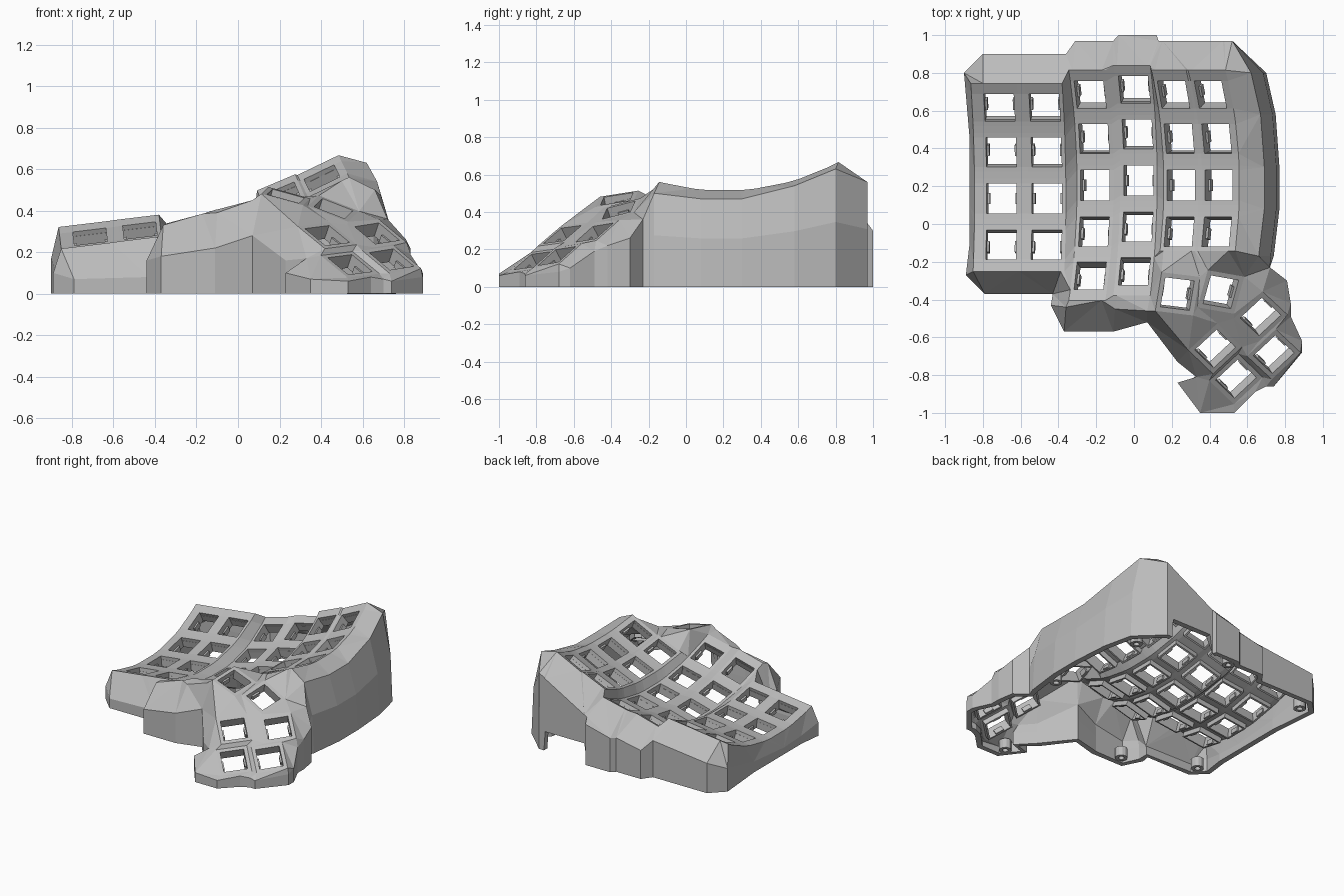
import bpy, bmesh
from math import sin, cos, radians
from mathutils import Vector
from mathutils.geometry import delaunay_2d_cdt

cube = bpy.data.objects.get("Cube")
if cube:
    bpy.data.objects.remove(cube, do_unlink=True)

grey = bpy.data.materials.new("light grey plastic")
grey.use_nodes = True
colour = (0.5, 0.5, 0.5, 1)
grey.diffuse_color = colour
grey.node_tree.nodes["Principled BSDF"].inputs["Base Color"].default_value = colour


def make_object(name, bm, thickness=0):
    mesh = bpy.data.meshes.new(name)
    bm.to_mesh(mesh)
    bm.free()
    mesh.materials.append(grey)
    obj = bpy.data.objects.new(name, mesh)
    bpy.context.collection.objects.link(obj)
    if thickness:
        solid = obj.modifiers.new("wall thickness", 'SOLIDIFY')
        solid.thickness = thickness
        solid.offset = -1
    return obj


def inside(point, quad):
    signs = []
    for k in range(4):
        a, b = quad[k], quad[(k + 1) % 4]
        signs.append((b.x - a.x) * (point.y - a.y) - (b.y - a.y) * (point.x - a.x))
    return all(s > 0 for s in signs) or all(s < 0 for s in signs)


# Finger columns: centre x, lowest z, centre y, sideways tilt
COLUMNS = [(-0.70, 0.17, 0.135, 0.12), (-0.46, 0.20, 0.135, 0.12),
           (-0.205, 0.2, 0.205, 0.26), (0.025, 0.26, 0.23, 0.22),
           (0.25, 0.38, 0.205, 0.40), (0.45, 0.462, 0.205, 0.45)]
RADIUS, ROW_ANGLE, HOLE, PLATE, MARGIN = 1.18, 0.21, 0.08, 0.105, 0.145


def column_point(i, j):
    cx, cz, cy, tilt = COLUMNS[i // 4]
    u = (-0.1, -HOLE, HOLE, 0.1)[i % 4]
    if i == 0:
        u = -MARGIN
    elif i == 23:
        u = 0.12
    v = (PLATE, HOLE, -HOLE, -PLATE)[j % 4]
    if j == 0:
        v = MARGIN
    elif j == 19 or (j == 15 and i < 8):
        v = -MARGIN
    angle = (2 - j // 4) * ROW_ANGLE + v / RADIUS
    rise = RADIUS * (1 - cos(angle))
    return Vector((cx + u * cos(tilt) - rise * sin(tilt), cy + RADIUS * sin(angle),
                   cz + u * sin(tilt) + rise * cos(tilt)))


# Finger plate as one curved grid, with its key holes noted
bm = bmesh.new()
grid = {}
holes, hole_faces, covered = [], [], []


def grid_vert(i, j):
    if (i, j) not in grid:
        grid[i, j] = bm.verts.new(column_point(i, j))
    return grid[i, j]


for i in range(23):
    for j in range(19):
        if j >= 15 and not 8 <= i <= 14:
            continue
        vs = [grid_vert(i, j), grid_vert(i, j + 1), grid_vert(i + 1, j + 1), grid_vert(i + 1, j)]
        face = bm.faces.new(vs)
        corners = [v.co.copy() for v in vs]
        covered.append(corners)
        if i % 4 == 1 and j % 4 == 1:
            holes.append(corners)
            hole_faces.append(face)
edges = [tuple(e.verts) for e in bm.edges if len(e.link_faces) == 1]


def add_loop(points):
    vs = [bm.verts.new(p) for p in points]
    edges.extend(zip(vs, vs[1:] + vs[:1]))
    return vs


# Thumb keys: x, y, z, slope in x, slope in y, turn in degrees
THUMB = [(0.23, -0.37, 0.47, -0.25, 0.2, -7), (0.46, -0.36, 0.41, -0.33, 0.35, -10),
         (0.67, -0.49, 0.29, -0.34, 0.53, 43), (0.43, -0.66, 0.28, -0.34, 0.5, 43),
         (0.74, -0.69, 0.165, -0.34, 0.53, 43), (0.54, -0.82, 0.14, -0.34, 0.5, 43)]
for x, y, z, gx, gy, turn in THUMB:
    c, s = cos(radians(turn)), sin(radians(turn))
    across = Vector((c, s, gx * c + gy * s)).normalized()
    along = Vector((-gx, -gy, 1)).normalized().cross(across)
    centre = Vector((x, y, z))
    square = [across * a + along * b for a, b in ((-1, 1), (-1, -1), (1, -1), (1, 1))]
    corners = [centre + p * HOLE for p in square]
    add_loop(corners)
    add_loop([centre + p * PLATE for p in square])
    holes.append(corners)
    covered.append(corners)

# Crest in front of the two long columns
for p in ((-0.36, -0.44, 0.33), (-0.1, -0.45, 0.39), (0.07, -0.46, 0.45)):
    bm.verts.new(p)

# Outer shoulder of the case, clockwise from the rear corner
RIM = [(0.52, 0.97, 0.56), (0.62, 0.8, 0.63), (0.67, 0.58, 0.54), (0.69, 0.3, 0.47),
       (0.69, 0.08, 0.47), (0.66, -0.17, 0.5), (0.72, -0.23, 0.36), (0.81, -0.3, 0.26),
       (0.83, -0.42, 0.22), (0.83, -0.49, 0.19), (0.89, -0.62, 0.1), (0.89, -0.68, 0.08),
       (0.74, -0.86, 0.06), (0.7, -0.86, 0.07), (0.64, -0.89, 0.08), (0.53, -1, 0.06),
       (0.35, -1, 0.07), (0.23, -0.84, 0.1), (0.33, -0.81, 0.17), (0.23, -0.73, 0.16),
       (0.07, -0.52, 0.28), (-0.11, -0.57, 0.22), (-0.37, -0.57, 0.18), (-0.44, -0.43, 0.16),
       (-0.43, -0.37, 0.08), (-0.79, -0.37, 0.07), (-0.89, -0.27, 0.1), (-0.87, -0.1, 0.06),
       (-0.87, 0.1, 0.05), (-0.87, 0.45, 0.08), (-0.9, 0.8, 0.17), (-0.8, 0.9, 0.22),
       (-0.36, 0.9, 0.27), (-0.31, 0.97, 0.21), (-0.11, 0.97, 0.25), (-0.08, 1, 0.25),
       (0.12, 1, 0.3), (0.13, 0.97, 0.34), (0.15, 0.97, 0.35), (0.47, 0.97, 0.53),
       (0.48, 0.97, 0.54)]
rim = add_loop(RIM)

# Skin that fills the space between shoulder, finger plate and thumb keys
verts = list(bm.verts)
number = {v: k for k, v in enumerate(verts)}
flat, _, tris, origin, _, _ = delaunay_2d_cdt(
    [v.co.to_2d() for v in verts], [(number[a], number[b]) for a, b in edges], [], 1, 1e-5)
skin = []
for p, src in zip(flat, origin):
    if src:
        skin.append(verts[src[0]])
    else:
        near = min(verts, key=lambda v: (v.co.to_2d() - p).length)
        skin.append(bm.verts.new((p.x, p.y, near.co.z)))
for tri in tris:
    middle = sum((flat[k] for k in tri), Vector((0, 0))) / len(tri)
    if any(inside(middle, quad) for quad in covered):
        continue
    vs = [skin[k] for k in tri]
    if len(set(vs)) > 2 and not bm.faces.get(vs):
        face = bm.faces.new(vs)
        face.normal_update()
        if face.normal.z < 0:
            face.normal_flip()

# Side walls down to the ground, flared on the tall side, with a port opening at the rear
rings = [rim]
for spread, height in ((0.8, 0.55), (1, 0)):
    ring = []
    for v in rim:
        x, y, z = v.co
        flare = 0.08 if x > 0.6 and y > -0.2 else 0
        floor = 0.14 if 0.96 < y < 0.98 and 0.14 < x < 0.475 else 0
        ring.append(bm.verts.new((x + flare * spread, y, floor + (z - floor) * height)))
    rings.append(ring)
for upper, lower in zip(rings, rings[1:]):
    for k in range(len(rim)):
        n = (k + 1) % len(rim)
        bm.faces.new((upper[k], upper[n], lower[n], lower[k]))

bmesh.ops.delete(bm, geom=hole_faces, context='FACES')
bmesh.ops.delete(bm, geom=[v for v in bm.verts if not v.link_faces], context='VERTS')
make_object("case_shell", bm, 0.04)

# Key socket collars with small clip tabs
collars, tabs = bmesh.new(), bmesh.new()
for corners in holes:
    normal = (corners[1] - corners[0]).cross(corners[2] - corners[0]).normalized()
    centre = sum(corners, Vector()) / 4
    top = [collars.verts.new(p - normal * 0.025) for p in corners]
    low = [collars.verts.new(p - normal * 0.075) for p in corners]
    for k in range(4):
        n = (k + 1) % 4
        collars.faces.new((top[k], top[n], low[n], low[k]))
    for k in (0, 2):
        a, b = corners[k], corners[k + 1]
        side = (b - a).normalized()
        inward = (centre - (a + b) / 2).normalized()
        box = bmesh.ops.create_cube(tabs, size=1)["verts"]
        for v in box:
            v.co = ((a + b) / 2 + side * v.co.x * 0.06 + inward * v.co.y * 0.024
                    - normal * (0.055 + v.co.z * 0.035))
bmesh.ops.recalc_face_normals(tabs, faces=tabs.faces)
make_object("key_sockets", collars, 0.018)
make_object("clip_tabs", tabs)

# Screw posts inside the bottom edge
posts = bmesh.new()
for x, y in ((-0.79, 0.78), (0.6, 0.74), (-0.78, -0.27), (-0.3, -0.49), (0.68, 0.0), (0.36, -0.91),
             (-0.05, 0.92)):
    loops = []
    for radius, z in ((0.02, 0.07), (0.02, 0), (0.042, 0), (0.042, 0.07)):
        loops.append([posts.verts.new((x + radius * cos(radians(k * 30)),
                                       y + radius * sin(radians(k * 30)), z)) for k in range(12)])
    for a, b in zip(loops, loops[1:] + loops[:1]):
        for k in range(12):
            n = (k + 1) % 12
            posts.faces.new((a[k], a[n], b[n], b[k]))
bmesh.ops.recalc_face_normals(posts, faces=posts.faces)
make_object("screw_posts", posts)
